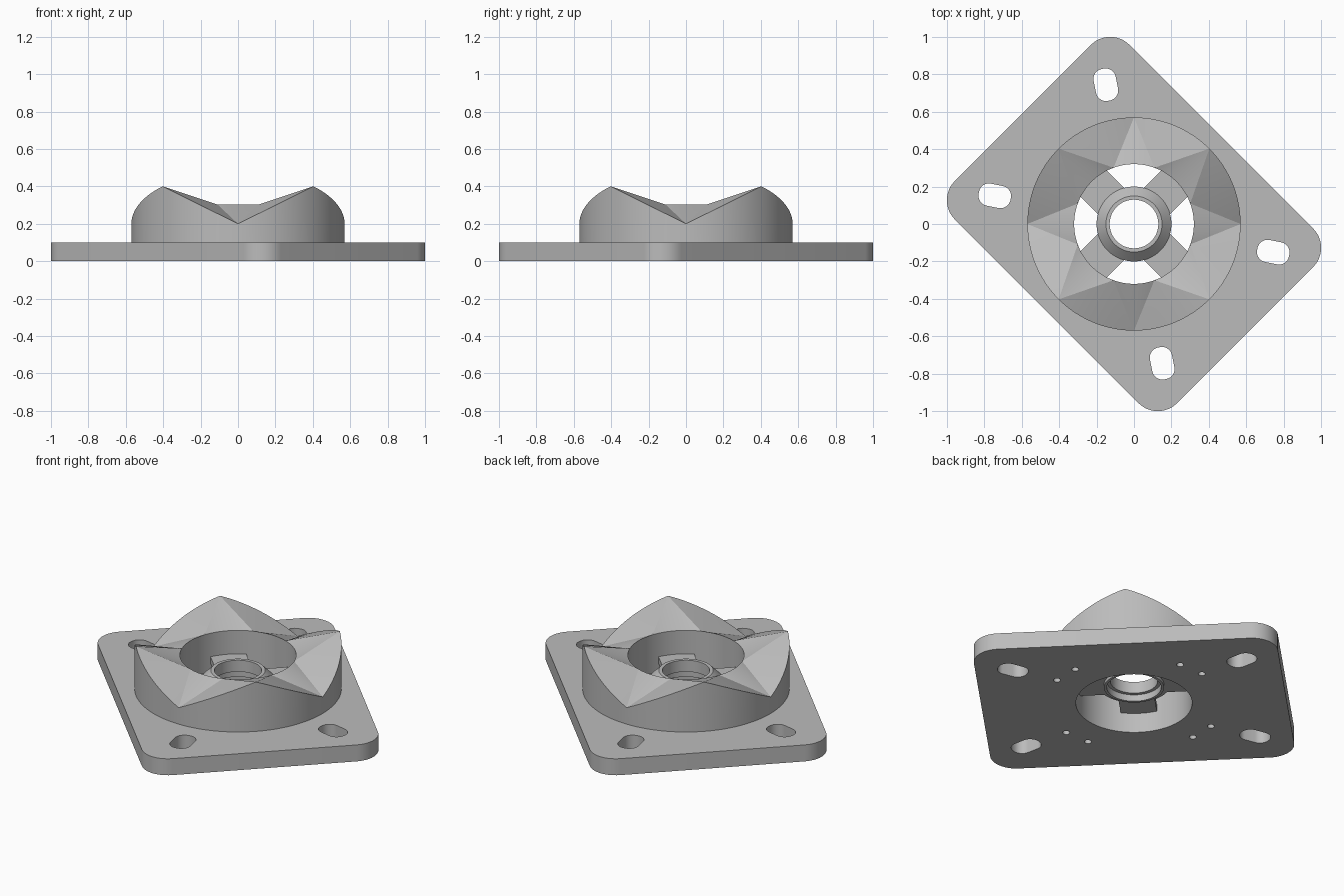
import bpy, bmesh
from math import sin, cos, radians, pi, atan2
from mathutils import Matrix, Vector

cube = bpy.data.objects.get("Cube")
if cube:
    bpy.data.objects.remove(cube)

grey = bpy.data.materials.new("plain grey")
grey.use_nodes = True
tone = (0.5, 0.5, 0.5, 1)
grey.diffuse_color = tone
grey.node_tree.nodes["Principled BSDF"].inputs["Base Color"].default_value = tone

TURN = Matrix.Rotation(radians(-45), 4, 'Z')   # the plate sits diagonally
BORE, RIM, PLATE_TOP = 0.32, 0.57, 0.1


def finish(name, bm, smooth=True):
    bmesh.ops.remove_doubles(bm, verts=bm.verts, dist=1e-5)
    bmesh.ops.recalc_face_normals(bm, faces=bm.faces)
    mesh = bpy.data.meshes.new(name)
    bm.to_mesh(mesh)
    bm.free()
    mesh.materials.append(grey)
    ob = bpy.data.objects.new(name, mesh)
    bpy.context.collection.objects.link(ob)
    if smooth:
        shade(ob)
    return ob


def shade(ob):
    bpy.ops.object.select_all(action='DESELECT')
    ob.select_set(True)
    bpy.context.view_layer.objects.active = ob
    bpy.ops.object.shade_smooth_by_angle(angle=radians(25))


def prism(bm, outline, z0, z1):
    """Extrude a flat outline from z0 up to z1."""
    low = [bm.verts.new((p[0], p[1], z0)) for p in outline]
    face = bm.faces.new(low)
    out = bmesh.ops.extrude_face_region(bm, geom=[face])
    top = [g for g in out["geom"] if isinstance(g, bmesh.types.BMVert)]
    bmesh.ops.translate(bm, verts=top, vec=(0, 0, z1 - z0))


def rounded(hx, hy, r, steps, spin=0, at=(0, 0)):
    """Rounded rectangle outline, also used for slots and circles."""
    pts = []
    for k, (sx, sy) in enumerate(((1, 1), (-1, 1), (-1, -1), (1, -1))):
        for i in range(steps + 1):
            a = (k + i / steps) * pi / 2
            p = Vector((sx * (hx - r) + r * cos(a), sy * (hy - r) + r * sin(a), 0))
            p = Matrix.Rotation(spin, 3, 'Z') @ p + Vector((*at, 0))
            if not pts or (p - pts[-1]).length > 1e-5:
                pts.append(p)
    if (pts[0] - pts[-1]).length < 1e-5:
        pts.pop()
    return pts


# Base plate, with slots, blind screw holes and the central bore cut out
bm = bmesh.new()
prism(bm, rounded(0.84, 0.66, 0.145, 12), 0, PLATE_TOP)
plate = finish("base_plate", bm, smooth=False)

bm = bmesh.new()
prism(bm, rounded(BORE, BORE, BORE, 36), -0.1, 0.2)
for sx in (-1, 1):
    for sy in (-1, 1):
        x, y = sx * 0.633, sy * 0.42
        prism(bm, rounded(0.087, 0.06, 0.055, 8, atan2(y, x), (x, y)), -0.1, 0.2)
        for hx, hy in ((0.29, 0.4), (0.4, 0.29)):
            prism(bm, rounded(0.02, 0.02, 0.02, 4, 0, (sx * hx, sy * hy)), -0.1, 0.06)
cutter = finish("plate_cutter", bm, smooth=False)
cutter.hide_render = True
cutter.hide_viewport = True

cut = plate.modifiers.new("holes", 'BOOLEAN')
cut.object = cutter
cut.solver = 'EXACT'
bpy.context.view_layer.objects.active = plate
bpy.ops.object.modifier_apply(modifier=cut.name)
bpy.data.objects.remove(cutter)
plate.data.transform(TURN)
shade(plate)

# Crown: wavy outer edge lofted to a level inner rim in triangular fans
STEP = 2.5


def outer(a, z=None):
    x, y = RIM * cos(radians(a)), RIM * sin(radians(a))
    return x, y, 0.2 + 0.497 * min(abs(x), abs(y)) if z is None else z


def inner(a, z=0.303):
    return BORE * cos(radians(a)), BORE * sin(radians(a)), z


bm = bmesh.new()


def face(*pts):
    bm.faces.new([bm.verts.new(p) for p in pts])


for quarter in range(4):
    o = i = quarter * 90
    # alternate sweeps: valley fan, flank, peak fan, flank, valley fan
    for ring, sweep in (("in", 20), ("out", 45), ("in", 50), ("out", 45), ("in", 20)):
        for _ in range(int(sweep / STEP)):
            if ring == "in":
                face(outer(o), inner(i), inner(i + STEP))
                face(inner(i), inner(i, PLATE_TOP), inner(i + STEP, PLATE_TOP), inner(i + STEP))
                i += STEP
            else:
                face(outer(o), inner(i), outer(o + STEP))
                face(outer(o), outer(o, PLATE_TOP), outer(o + STEP, PLATE_TOP), outer(o + STEP))
                o += STEP
finish("crown", bm)

# Hub: turned ring with a stepped bore
profile = [(0.165, 0.1), (0.165, 0.12), (0.2, 0.12), (0.2, 0.16), (0.15, 0.21),
           (0.13, 0.21), (0.13, 0.14), (0.15, 0.14), (0.15, 0.1)]
bm = bmesh.new()
ring = [bm.verts.new((r, 0, z)) for r, z in profile]
edges = [bm.edges.new((ring[k - 1], ring[k])) for k in range(len(ring))]
bmesh.ops.spin(bm, geom=ring + edges, axis=(0, 0, 1), cent=(0, 0, 0),
               angle=2 * pi, steps=72, use_duplicate=False)
finish("hub", bm)

# Four spokes joining the hub to the crown wall
for k in range(4):
    bm = bmesh.new()
    prism(bm, [(0.17, -0.1), (0.34, -0.1), (0.34, 0.1), (0.17, 0.1)], 0.12, 0.16)
    bm.transform(Matrix.Rotation(k * pi / 2, 4, 'Z') @ TURN)
    finish(f"spoke_{k + 1}", bm, smooth=False)
